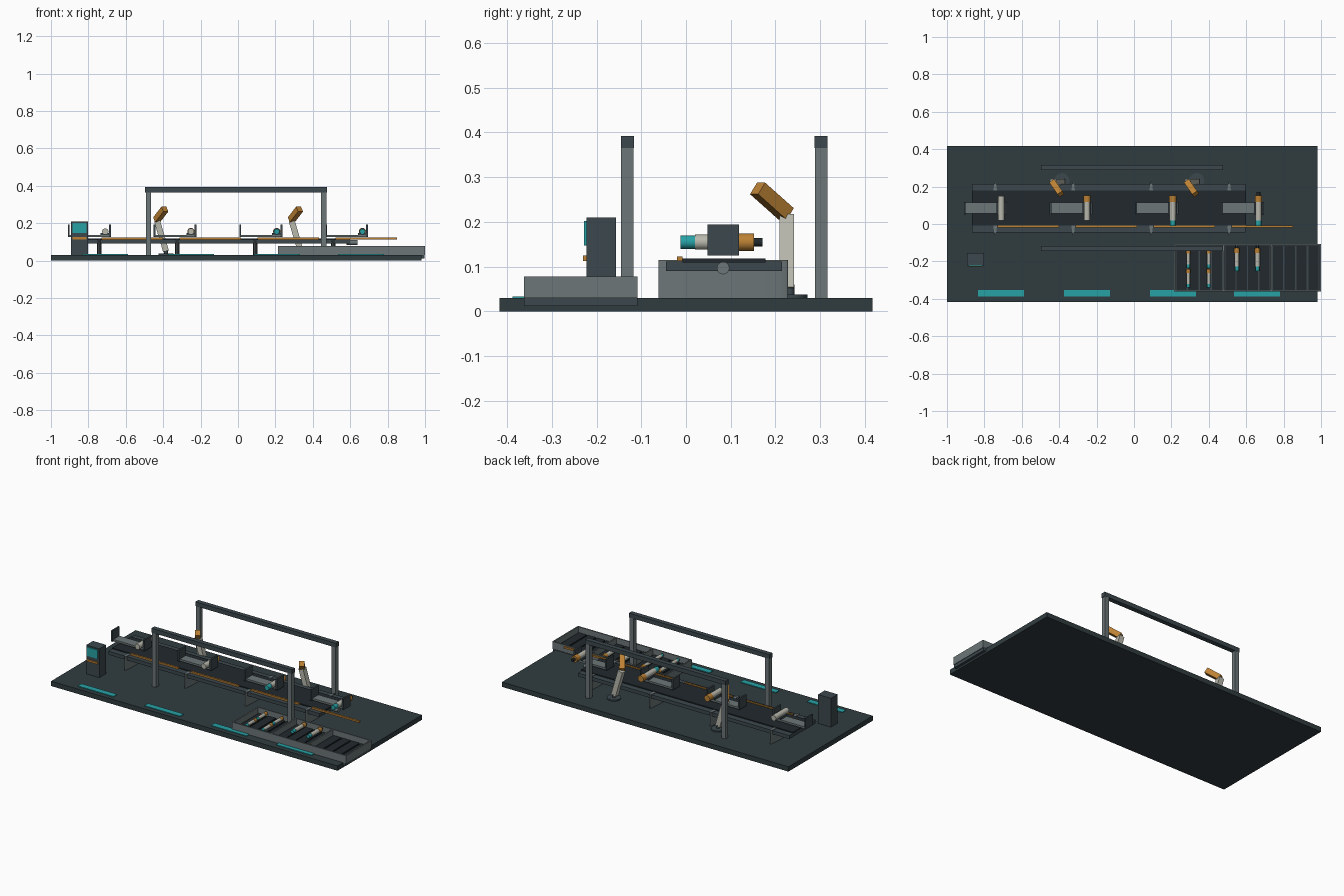
import bpy, math
from mathutils import Vector

if "Cube" in bpy.data.objects:
    bpy.data.objects.remove(bpy.data.objects["Cube"])


def material(name, rgb):
    m = bpy.data.materials.new(name)
    m.diffuse_color = (*rgb, 1)
    m.use_nodes = True
    m.node_tree.nodes["Principled BSDF"].inputs["Base Color"].default_value = m.diffuse_color
    return m


FLOOR = material("floor_dark", (0.03, 0.045, 0.05))
DARK = material("dark_steel", (0.045, 0.065, 0.075))
BLACK = material("rubber", (0.015, 0.022, 0.026))
GREY = material("steel", (0.15, 0.18, 0.185))
LIGHT = material("pale_casing", (0.48, 0.48, 0.42))
ORANGE = material("orange", (0.5, 0.22, 0.035))
TEAL = material("teal", (0.02, 0.36, 0.38))


def box(name, x, y, z, mat):
    """Box from (min, max) ranges."""
    bpy.ops.mesh.primitive_cube_add(size=1, location=[(a + b) / 2 for a, b in (x, y, z)])
    o = bpy.context.object
    o.name = name
    o.scale = [b - a for a, b in (x, y, z)]
    o.data.materials.append(mat)
    return o


def rod(name, a, b, r, mat, sides=24):
    """Cylinder from point a to point b."""
    a, b = Vector(a), Vector(b)
    bpy.ops.mesh.primitive_cylinder_add(vertices=sides, radius=r, depth=(b - a).length,
                                        location=(a + b) / 2)
    o = bpy.context.object
    o.name = name
    o.rotation_euler = (b - a).to_track_quat('Z', 'Y').to_euler()
    o.data.materials.append(mat)
    bpy.ops.object.shade_smooth_by_angle()
    return o


def beam(name, a, b, w, mat):
    """Square bar from point a to point b."""
    a, b = Vector(a), Vector(b)
    bpy.ops.mesh.primitive_cube_add(size=1, location=(a + b) / 2)
    o = bpy.context.object
    o.name = name
    o.scale = (w, w, (b - a).length)
    o.rotation_euler = (b - a).to_track_quat('Z', 'Y').to_euler()
    o.data.materials.append(mat)
    return o


def device(name, x, y, z, s, stage):
    """Assembled product lying along y; later stages carry more parts."""
    segs = [("body", -0.063, 0.068, 0.017, LIGHT), ("collar", 0.034, 0.069, 0.0195, ORANGE),
            ("nose", -0.095, -0.063, 0.015, TEAL), ("plug", 0.069, 0.088, 0.0095, BLACK)]
    for part, y0, y1, r, mat in segs[:stage]:
        rod(f"{name}_{part}", (x, y + y0 * s, z), (x, y + y1 * s, z), r * s, mat)


# floor slab with walkway markers
box("floor_slab", (-1, 0.98), (-0.417, 0.417), (0, 0.03), FLOOR)
for i, x in enumerate((-0.712, -0.252, 0.208, 0.658)):
    box(f"walkway_marker_{i}", (x - 0.123, x + 0.123), (-0.388, -0.352), (0.028, 0.034), TEAL)

# conveyor bed, belt, shaft, elliptical supports and orange guides
box("conveyor_bed", (-0.865, 0.595), (-0.045, 0.215), (0.09, 0.112), DARK)
box("conveyor_belt", (-0.865, 0.6), (-0.008, 0.178), (0.11, 0.118), BLACK)
rod("drive_shaft", (0.58, 0.083, 0.097), (0.64, 0.083, 0.097), 0.014, GREY)
for i in range(4):
    x = -0.742 + 0.417 * i
    leg = rod(f"conveyor_leg_{i}", (x, 0.083, 0.03), (x, 0.083, 0.115), 1, GREY, 32)
    leg.scale = (0.012, 0.145, 1)
    gx = -0.73 + 0.417 * i
    box(f"guide_strip_{i}", (gx, gx + 0.33), (-0.02, -0.008), (0.113, 0.123), ORANGE)

# carriages with end plates, each holding a more complete product
for i in range(4):
    x = -0.795 + 0.4585 * i
    box(f"carriage_plate_{i}", (x - 0.107, x + 0.107), (0.055, 0.115), (0.125, 0.137), GREY)
    for side in (-1, 1):
        px = x + side * 0.11
        box(f"carriage_end_{i}", (px - 0.005, px + 0.005), (0.048, 0.118), (0.125, 0.194), DARK)
    box(f"carriage_cradle_{i}", (x + 0.06, x + 0.107), (0.052, 0.116), (0.137, 0.147), DARK)
    device(f"product_{i}", x + 0.085, 0.083, 0.155, 1, i + 1)

# overhead frames
for name, y in (("front", -0.131), ("rear", 0.302)):
    for x in (-0.479, 0.459):
        box(f"{name}_frame_post", (x - 0.014, x + 0.014), (y - 0.014, y + 0.014), (0.03, 0.366), GREY)
    box(f"{name}_frame_beam", (-0.496, 0.476), (y - 0.0145, y + 0.0145), (0.365, 0.392), DARK)

# two robot arms
for i, x in enumerate((-0.385, 0.335)):
    rod(f"robot_base_{i}", (x, 0.232, 0.028), (x, 0.232, 0.038), 0.04, DARK, 32)
    rod(f"robot_pivot_{i}", (x, 0.232, 0.036), (x, 0.232, 0.06), 0.01, DARK)
    beam(f"robot_lower_arm_{i}", (x, 0.225, 0.05), (x - 0.048, 0.225, 0.213), 0.032, LIGHT)
    beam(f"robot_upper_arm_{i}", (x - 0.05, 0.224, 0.218), (x - 0.006, 0.16, 0.275), 0.032, ORANGE)

# control cabinet
box("control_cabinet", (-0.893, -0.803), (-0.222, -0.156), (0.03, 0.21), DARK)
box("cabinet_screen", (-0.885, -0.811), (-0.228, -0.22), (0.147, 0.202), TEAL)
box("cabinet_stripe", (-0.885, -0.811), (-0.23, -0.22), (0.113, 0.125), ORANGE)

# three output bins with slatted floors
X = (0.217, 0.48, 0.733, 0.996)
box("bin_floor", (0.217, 0.996), (-0.362, -0.108), (0.012, 0.036), DARK)
for y in (-0.362, -0.116):
    box("bin_long_wall", (X[0], X[3]), (y, y + 0.008), (0.03, 0.078), GREY)
for x in X:
    box("bin_cross_wall", (x - 0.004, x + 0.004), (-0.362, -0.108), (0.03, 0.078), GREY)
for b in range(3):
    step = (X[b + 1] - X[b] - 0.01) / 4
    for k in range(4):
        x = X[b] + 0.005 + step * (k + 0.5)
        box(f"bin_slat_{b}_{k}", (x - 0.027, x + 0.027), (-0.352, -0.118), (0.034, 0.044), BLACK)

# products resting in the bins
for x in (0.29, 0.4):
    for y in (-0.178, -0.282):
        device("binned_small", x, y, 0.066, 0.6, 3)
for x in (0.55, 0.66):
    device("binned_complete", x, -0.18, 0.064, 0.74, 4)
